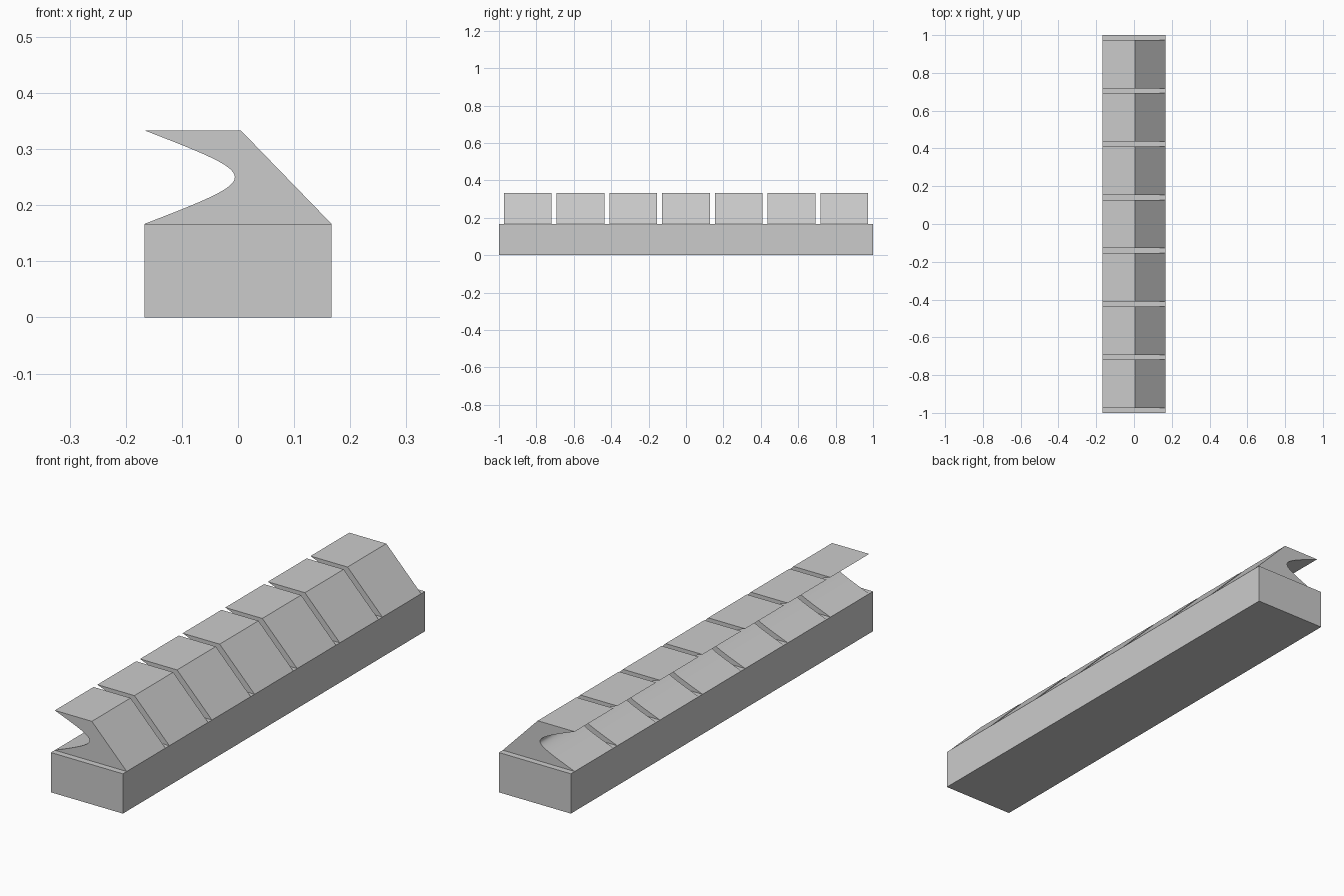
import bpy
import bmesh
from mathutils import Vector
from mathutils.geometry import interpolate_bezier

cube = bpy.data.objects.get("Cube")
if cube:
    bpy.data.objects.remove(cube, do_unlink=True)

GREY = (0.6, 0.6, 0.6, 1.0)
grey = bpy.data.materials.new("light_grey")
grey.use_nodes = True
grey.diffuse_color = GREY
grey.node_tree.nodes["Principled BSDF"].inputs["Base Color"].default_value = GREY

HALF = 1 / 6          # half the width, also the height of the base
TOP = 1 / 3
COUNT = 7
BLOCK = 2 / 7.8       # block length; each gap is a tenth of it
GAP = BLOCK / 10


def extrude_profile(name, profile, y0, y1):
    """Extrude an x-z outline along y into a closed solid."""
    bm = bmesh.new()
    face = bm.faces.new([bm.verts.new((x, y0, z)) for x, z in profile])
    result = bmesh.ops.extrude_face_region(bm, geom=[face])
    moved = [v for v in result["geom"] if isinstance(v, bmesh.types.BMVert)]
    bmesh.ops.translate(bm, verts=moved, vec=(0, y1 - y0, 0))
    bmesh.ops.recalc_face_normals(bm, faces=bm.faces)
    mesh = bpy.data.meshes.new(name)
    bm.to_mesh(mesh)
    bm.free()
    mesh.materials.append(grey)
    obj = bpy.data.objects.new(name, mesh)
    bpy.context.collection.objects.link(obj)
    return obj


# Long rectangular base
extrude_profile("base", [(-HALF, 0), (HALF, 0), (HALF, HALF), (-HALF, HALF)], -1, 1)

# Hooked block outline: sloped on one side, hollow curve on the other
middle = Vector((0.048, 0.25))
hollow = interpolate_bezier(Vector((-HALF, TOP)), middle, middle,
                            Vector((-HALF, HALF)), 33)
outline = [(HALF, HALF), (0.005, TOP)] + [(p.x, p.y) for p in hollow]

# Row of evenly spaced blocks
for i in range(COUNT):
    start = -1 + GAP + i * (BLOCK + GAP)
    block = extrude_profile(f"hooked_block_{i + 1}", outline, start, start + BLOCK)
    bpy.ops.object.select_all(action="DESELECT")
    block.select_set(True)
    bpy.context.view_layer.objects.active = block
    bpy.ops.object.shade_smooth_by_angle(angle=0.5)
